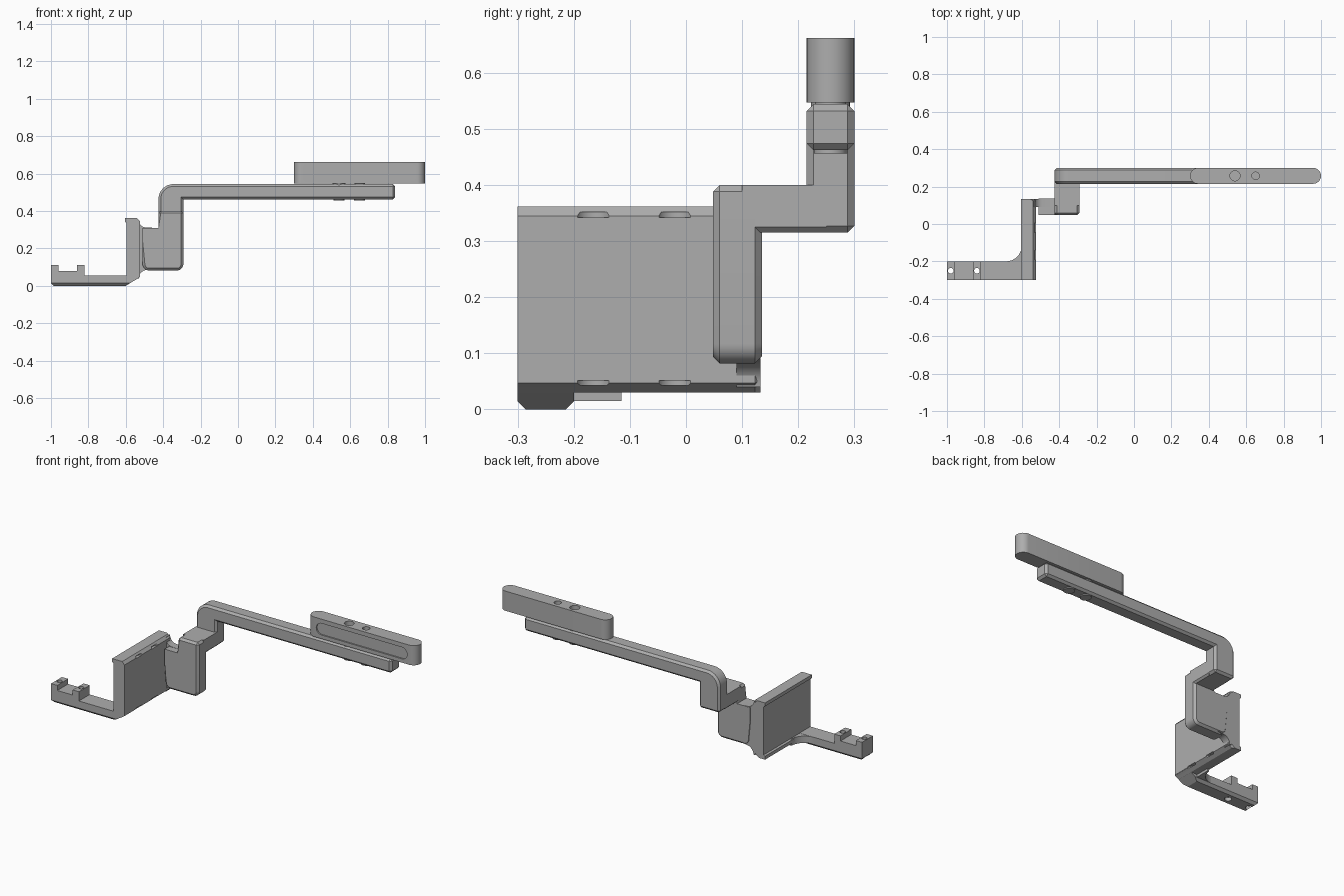
import bpy, bmesh, math
from mathutils import Vector

old = bpy.data.objects.get("Cube")
if old:
    bpy.data.objects.remove(old, do_unlink=True)

grey = bpy.data.materials.new("plain grey")
grey.use_nodes = True
GREY = (0.42, 0.42, 0.42, 1)
grey.diffuse_color = GREY
grey.node_tree.nodes["Principled BSDF"].inputs["Base Color"].default_value = GREY

PLACE = {
    "x": lambda u, v, d: (d, u, v),
    "y": lambda u, v, d: (u, d, v),
    "z": lambda u, v, d: (u, v, d),
}


def arc(cx, cy, r, start, end, steps=8):
    """Points on an arc, angles in degrees."""
    angles = [math.radians(start + (end - start) * i / steps) for i in range(steps + 1)]
    return [(cx + r * math.cos(a), cy + r * math.sin(a)) for a in angles]


def prism(name, points, axis, low, high, bevel=0, where=None):
    """Extrude a profile along an axis; chamfer the sharp edges chosen by a rule."""
    bm = bmesh.new()
    put = PLACE[axis]
    face = bm.faces.new([bm.verts.new(put(u, v, low)) for u, v in points])
    result = bmesh.ops.extrude_face_region(bm, geom=[face])
    moved = [g for g in result["geom"] if isinstance(g, bmesh.types.BMVert)]
    bmesh.ops.translate(bm, verts=moved, vec=Vector(put(0, 0, high - low)))
    bmesh.ops.recalc_face_normals(bm, faces=bm.faces)
    if bevel:
        edges = [e for e in bm.edges
                 if e.calc_face_angle_signed(0) > math.radians(40)
                 and (where is None or all(where(v.co) for v in e.verts))]
        bmesh.ops.bevel(bm, geom=edges, offset=bevel, segments=1,
                        affect="EDGES", clamp_overlap=True)
    mesh = bpy.data.meshes.new(name)
    bm.to_mesh(mesh)
    bm.free()
    mesh.materials.append(grey)
    obj = bpy.data.objects.new(name, mesh)
    bpy.context.collection.objects.link(obj)
    return obj


def disc(name, x, y, r, low, high):
    return prism(name, arc(x, y, r, 0, 360, 24)[:-1], "z", low, high)


def activate(obj):
    bpy.ops.object.select_all(action="DESELECT")
    obj.select_set(True)
    bpy.context.view_layer.objects.active = obj


def cut(obj, cutter):
    """Subtract the cutter and discard it."""
    mod = obj.modifiers.new("cut", "BOOLEAN")
    mod.operation = "DIFFERENCE"
    mod.solver = "EXACT"
    mod.object = cutter
    activate(obj)
    bpy.ops.object.modifier_apply(modifier=mod.name)
    bpy.data.objects.remove(cutter, do_unlink=True)


parts = []

# Lower arm with two drilled lugs
arm = prism("lower_arm", [
    (-1, 0), (-0.6, 0), (-0.527, 0.045), (-0.527, 0.056), (-0.82, 0.056),
    (-0.82, 0.11), (-0.86, 0.11), (-0.86, 0.08), (-0.96, 0.08), (-0.96, 0.11),
    (-1, 0.11)], "y", -0.3, -0.2, 0.014, lambda p: p.z < 0.001)
for x in (-0.98, -0.84):
    cut(arm, disc("lug_hole", x, -0.25, 0.015, -0.1, 0.2))
    cut(arm, disc("lug_counterbore", x, -0.25, 0.019, -0.1, 0.02))
parts.append(arm)

# Rounded web between arm and plate
parts.append(prism("arm_fillet",
                   [(-0.59, -0.21)] + arc(-0.685, -0.115, 0.085, -90, 0) + [(-0.59, -0.115)],
                   "z", 0.015, 0.055))

# Upright plate with lips along the top and bottom
plate = prism("upright_plate", [
    (-0.605, 0.03), (-0.55, 0.03), (-0.525, 0.047), (-0.525, 0.345), (-0.54, 0.362),
    (-0.605, 0.362), (-0.605, 0.342), (-0.595, 0.335), (-0.595, 0.055),
    (-0.605, 0.05)], "y", -0.3, 0.133, 0.01, lambda p: p.y > 0.1 and p.x > -0.59)
for y in (-0.165, -0.02):
    for low, high in ((0.342, 0.352), (0.043, 0.052)):
        cut(plate, disc("edge_notch", -0.51, y, 0.032, low, high))
parts.append(plate)

# Flared neck joining plate and bracket
parts.append(prism("flared_neck",
                   [(-0.54, 0.355)] + arc(-0.49, 0.355, 0.043, 180, 270)
                   + [(-0.45, 0.31), (-0.45, 0.09)]
                   + arc(-0.485, 0.04, 0.045, 90, 180) + [(-0.54, 0.04)],
                   "y", 0.09, 0.133))

# Bracket: rounded block with a raised shoulder
bracket = prism("bracket_block",
                [(-0.425, 0.31), (-0.51, 0.31)]
                + arc(-0.475, 0.117, 0.035, 180, 270)
                + arc(-0.327, 0.117, 0.035, 270, 360)
                + [(-0.292, 0.4), (-0.425, 0.4)],
                "y", 0.048, 0.135, 0.012,
                lambda p: (p.y < 0.05 or p.y > 0.13) and (p.x > -0.5 or p.z < 0.2))
parts.append(bracket)

# Step running back from the bracket
parts.append(prism("rear_step", [(0.1, 0.315), (0.25, 0.315), (0.25, 0.4), (0.1, 0.4)],
                   "x", -0.425, -0.292, 0.01, lambda p: p.z < 0.32))

# Upright and long bar in one bent piece
parts.append(prism("long_bar",
                   [(-0.292, 0.315), (-0.292, 0.462), (0.84, 0.462), (0.84, 0.544)]
                   + arc(-0.345, 0.464, 0.08, 90, 180) + [(-0.425, 0.315)],
                   "y", 0.215, 0.3, 0.012))

# Capsule bar on top, with holes and a shallow front slot
r = 0.0425
capsule = prism("capsule_bar",
                arc(0.3 + r, 0.2575, r, 90, 270, 16) + arc(1 - r, 0.2575, r, -90, 90, 16),
                "z", 0.547, 0.662)
cut(capsule, prism("front_slot",
                   arc(0.39, 0.603, 0.034, 90, 270, 12) + arc(0.91, 0.603, 0.034, -90, 90, 12),
                   "y", 0.15, 0.223))
for x, radius in ((0.54, 0.027), (0.65, 0.02)):
    cut(capsule, disc("top_hole", x, 0.2575, radius, 0.56, 0.8))
    # Spacers above the bar and screw heads beneath it
    parts.append(disc("spacer", x, 0.2575, radius + 0.008, 0.54, 0.55))
    parts.append(disc("screw_head", x, 0.2575, 0.03, 0.456, 0.47))
parts.append(capsule)

for part in parts:
    activate(part)
    bpy.ops.object.shade_smooth_by_angle(angle=math.radians(25))
